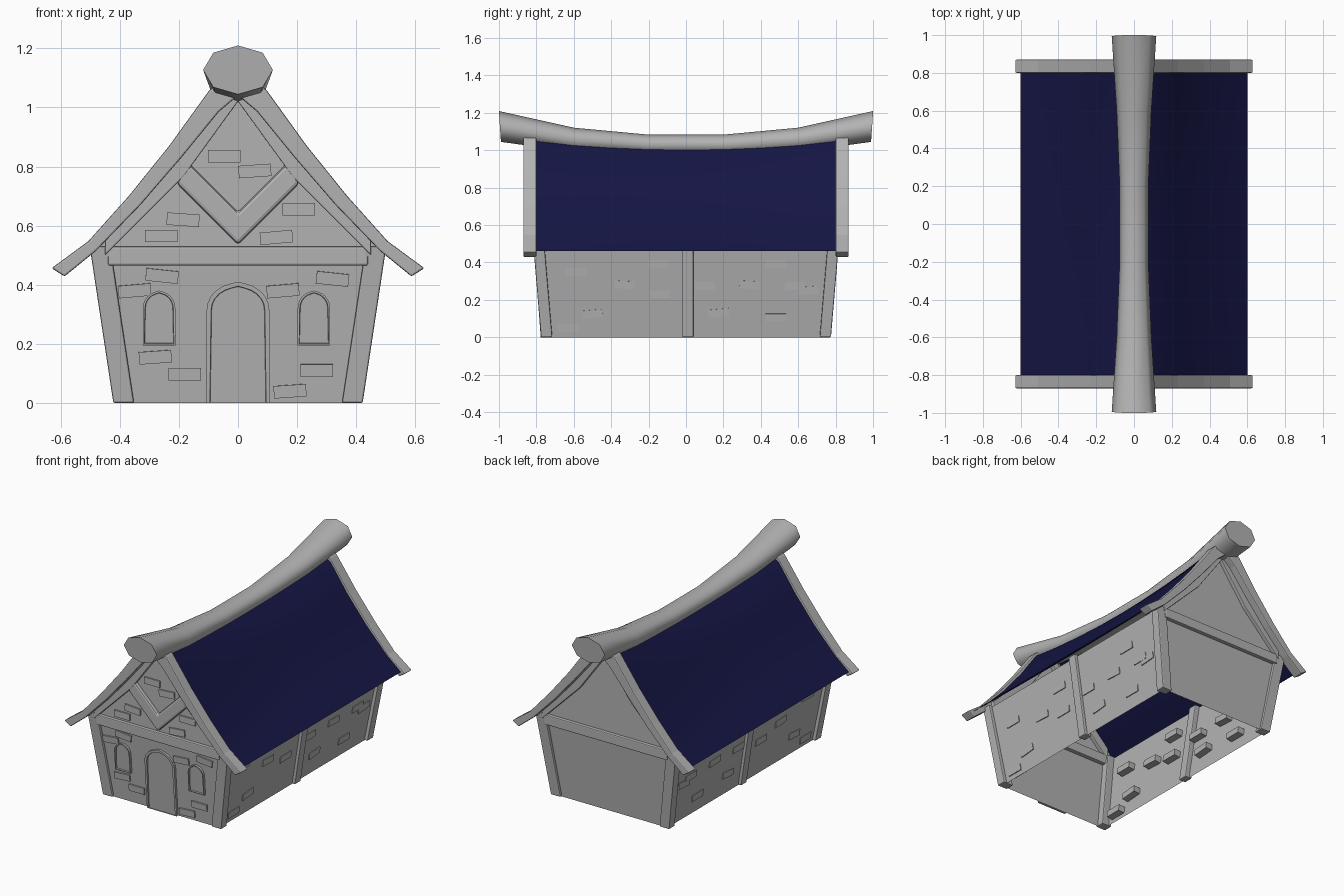
import bpy, bmesh, math
from mathutils import Vector, Matrix

if "Cube" in bpy.data.objects:
    bpy.data.objects.remove(bpy.data.objects["Cube"])

grey = bpy.data.materials.new("grey")
grey.diffuse_color = (0.45, 0.45, 0.45, 1)
grey.use_nodes = True
grey.node_tree.nodes["Principled BSDF"].inputs["Base Color"].default_value = grey.diffuse_color
navy = bpy.data.materials.new("navy_roof")
navy.diffuse_color = (0.0075, 0.008, 0.06, 1)
navy.use_nodes = True
navy.node_tree.nodes["Principled BSDF"].inputs["Base Color"].default_value = navy.diffuse_color

def finish(name, bm, bevel=0.0, smooth=None, normals=True, mat=grey):
    if normals:
        bmesh.ops.recalc_face_normals(bm, faces=bm.faces)
    me = bpy.data.meshes.new(name)
    bm.to_mesh(me)
    bm.free()
    me.materials.append(mat)
    ob = bpy.data.objects.new(name, me)
    bpy.context.collection.objects.link(ob)
    if bevel:
        m = ob.modifiers.new("Bevel", 'BEVEL')
        m.width, m.segments = bevel, 2
    if smooth:
        bpy.ops.object.select_all(action='DESELECT')
        ob.select_set(True)
        bpy.context.view_layer.objects.active = ob
        bpy.ops.object.shade_smooth_by_angle(angle=math.radians(smooth))
    return ob

def loft(bm, rings, closed=True, caps=True):
    """Skin a list of rings of points."""
    vs = [[bm.verts.new(p) for p in r] for r in rings]
    n = len(vs[0])
    for a, b in zip(vs, vs[1:]):
        for i in range(n if closed else n - 1):
            j = (i + 1) % n
            bm.faces.new((a[i], a[j], b[j], b[i]))
    if caps:
        bm.faces.new(vs[0][::-1])
        bm.faces.new(vs[-1])

def beam(name, path, u, v, bevel=0.006):
    """Timber with cross-section +-u, +-v along a path."""
    bm = bmesh.new()
    u, v = Vector(u), Vector(v)
    loft(bm, [[Vector(p) + s * u + t * v for s, t in ((-1, -1), (1, -1), (1, 1), (-1, 1))] for p in path])
    return finish(name, bm, bevel)

def wall_y(z):
    """Distance of the leaning end wall from the centre."""
    return 0.76 + 0.04 * min(z / 0.52, 1)

def wall_x(z):
    return 0.40 + 0.08 * z / 0.52

# wall shell, open underneath
bm = bmesh.new()
V = {}
for sx in (-1, 1):
    for sy in (-1, 1):
        V[sx, sy, 0] = bm.verts.new((sx * .40, sy * .76, 0))
        V[sx, sy, 1] = bm.verts.new((sx * .48, sy * .80, .52))
for s in (-1, 1):
    apex = bm.verts.new((0, s * .80, 1.06))
    bm.faces.new((V[-1, s, 0], V[1, s, 0], V[1, s, 1], V[-1, s, 1]))
    bm.faces.new((V[-1, s, 1], V[1, s, 1], apex))
    bm.faces.new((V[s, -1, 0], V[s, 1, 0], V[s, 1, 1], V[s, -1, 1]))
finish("walls", bm)

# roof profile (x, z) at the gable ends, sagging towards the middle
profile = [(0, 1.10), (.10, 1.035), (.22, .862), (.36, .69), (.50, .543), (.60, .46)]
for side, s in (("left", -1), ("right", 1)):
    bm = bmesh.new()
    rings = []
    for k in range(9):
        y = -.81 + 1.62 * k / 8
        sag = .065 * (1 - (y / .81) ** 2)
        rings.append([(s * x, y, z - sag * (z - .46) / .64) for x, z in profile])
    loft(bm, rings, closed=False, caps=False)
    bmesh.ops.recalc_face_normals(bm, faces=bm.faces)
    if sum(f.normal.z for f in bm.faces) < 0:
        bmesh.ops.reverse_faces(bm, faces=bm.faces)
    finish("roof_" + side, bm, smooth=40, normals=False, mat=navy)

# ridge log: flattened octagon, swept up and thicker at both ends
bm = bmesh.new()
rings = []
for y, r, z in ((-.995, .118, 1.127), (-.6, .092, 1.056), (-.2, .076, 1.03),
                (.2, .076, 1.03), (.6, .092, 1.056), (.995, .118, 1.127)):
    tilt = .07 * y if abs(y) > .9 else 0
    rings.append([(r * math.sin(a), y + tilt * .08 * math.cos(a), z + .7 * r * math.cos(a))
                  for a in (i * math.pi / 4 for i in range(8))])
loft(bm, rings)
finish("ridge_log", bm, smooth=70)

# curved bargeboards and the timbers of both gable ends
outer = [(0, 1.15), (.098, 1.057), (.233, .87), (.37, .70), (.507, .547), (.631, .456)]
inner = [(0, 1.04), (.065, .985), (.19, .832), (.33, .67), (.48, .515), (.587, .428)]
for end, e in (("front", -1), ("back", 1)):
    for side, s in (("left", -1), ("right", 1)):
        tag = f"_{end}_{side}"
        bm = bmesh.new()
        loft(bm, [[(s * o[0], e * .80, o[1]), (s * o[0], e * .87, o[1]),
                   (s * i[0], e * .87, i[1]), (s * i[0], e * .80, i[1])]
                  for o, i in zip(outer, inner)])
        finish("bargeboard" + tag, bm, 0.006)
        beam("corner_post" + tag, [(s * .387, e * .745, 0), (s * .467, e * .79, .53)],
             (.035, 0, 0), (0, .03, 0))
        beam("gable_rafter" + tag, [(0, e * .80, 1.06), (s * .185, e * .80, .805), (s * .45, e * .80, .54)],
             (0, .024, 0), (0, 0, .04), 0.004)
    beam("cross_beam_" + end, [(-.44, e * .795, .497), (.44, e * .795, .497)],
         (0, .026, 0), (0, 0, .032))

# V brace on the front gable
beam("gable_brace", [(-.205, -.80, .795), (0, -.80, .59), (.205, -.80, .795)],
     (0, .022, 0), (0, 0, .055), 0.012)

# side centre posts
for side, s in (("left", -1), ("right", 1)):
    beam("side_post_" + side, [(s * .395, .01, 0), (s * .475, .01, .53)], (.025, 0, 0), (0, .03, 0))

def arch(name, cx, z0, half, spring, top, rim):
    """Pointed-arch opening: a raised frame around a recessed panel."""
    pts = [(-half, z0), (half, z0)]
    full = math.radians(75)
    for i in range(6):
        t = i / 5 * full
        pts.append((half * math.cos(t), spring + (top - spring) * .93 * math.sin(t) / math.sin(full)))
    pts += [(0, top)] + [(-x, z) for x, z in pts[:1:-1]]
    bm = bmesh.new()
    loft(bm, [[(cx + x, -wall_y(z) - d, z) for x, z in pts] for d in (.001, .016)])
    bmesh.ops.recalc_face_normals(bm, faces=bm.faces)
    face = [f for f in bm.faces if len(f.verts) > 4 and f.normal.y < 0]
    bmesh.ops.inset_region(bm, faces=face, thickness=rim)
    bmesh.ops.inset_region(bm, faces=face, thickness=.002, depth=-.009)
    if z0 == 0:  # a door has no frame along the ground
        for v in bm.verts:
            if v.co.z < .04:
                v.co.z = 0
    finish(name, bm)

# door and windows
arch("door", 0, 0, .106, .315, .41, .015)
arch("window_left", -.267, .195, .055, .32, .38, .007)
arch("window_right", .257, .195, .055, .32, .38, .007)

def stones(name, items, place, size, outward, inward):
    """Small bricks (position, z, turn in degrees) set into a wall."""
    bm = bmesh.new()
    for a, z, turn in items:
        box = (Matrix.Rotation(math.radians(turn), 4, 'Y')
               @ Matrix.Diagonal((size[0], outward + inward, size[1], 1)))
        off = Matrix.Translation((0, (inward - outward) / 2, 0))
        bmesh.ops.create_cube(bm, size=1, matrix=place(a, z) @ off @ box)
    finish(name, bm)

def on_front(x, z):
    lean = math.atan(.04 / .52) if z < .52 else 0
    return Matrix.Translation((x, -wall_y(z), z)) @ Matrix.Rotation(lean, 4, 'X')

stones("front_stones", [
    (-.047, .835, 0), (.057, .785, -4), (-.186, .62, 4), (.206, .655, 0), (-.26, .565, 0),
    (.13, .56, -5), (-.257, .43, 6), (-.35, .38, -5), (.32, .42, 6), (.152, .38, -5),
    (-.28, .155, -4), (-.18, .098, 0), (.267, .11, 0), (.176, .04, -4)],
    on_front, (.11, .042), .01, -.001)

side_items = [
    (-.59, .35, 0), (-.33, .28, 3), (-.15, .39, 0), (-.14, .23, 0), (-.50, .125, -5),
    (-.63, .05, 0), (.10, .275, 0), (.34, .28, 3), (.48, .39, 0), (.585, .275, 0),
    (.65, .25, -4), (.175, .13, -5), (.48, .105, 0)]
for side, s in (("left", -1), ("right", 1)):
    def on_side(y, z, s=s):
        return (Matrix.Translation((s * wall_x(z), y, z))
                @ Matrix.Rotation(s * math.pi / 2, 4, 'Z')
                @ Matrix.Rotation(math.atan(.05 / .52), 4, 'X'))
    stones("side_stones_" + side, [(y, z, s * t) for y, z, t in side_items],
           on_side, (.11, .042), .005, .045)
